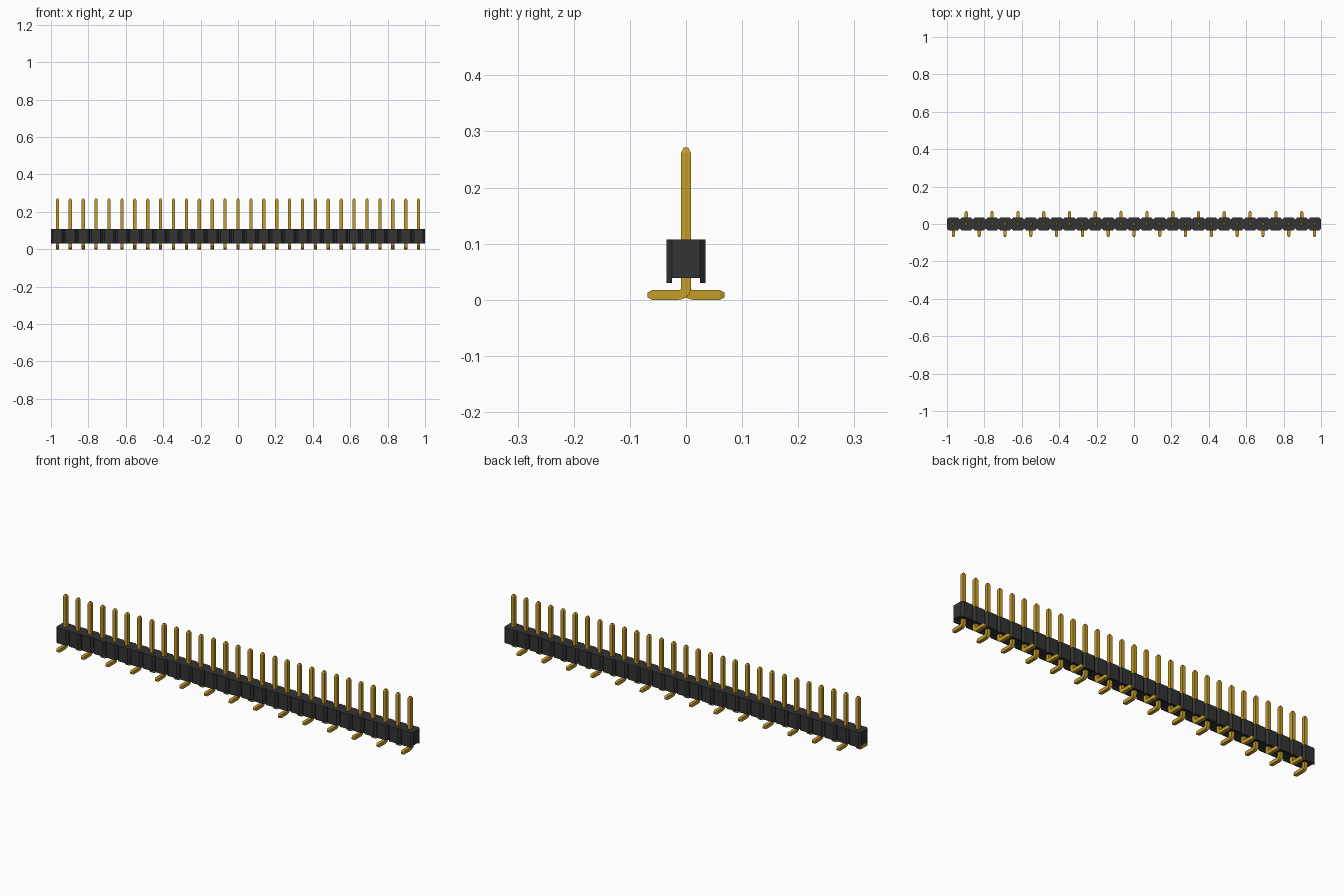
import bpy, bmesh, math
from mathutils import Vector

cube = bpy.data.objects.get("Cube")
if cube:
    bpy.data.objects.remove(cube)

COUNT = 29
PITCH = 2 / COUNT
HALF = PITCH / 2
CHAMFER = 0.0098
BODY_LOW, BODY_TOP, SKIRT_LOW = 0.039, 0.107, 0.03
PIN = 0.0172          # pin thickness
PIN_TOP, FOOT_END = 0.271, 0.069
TIP = 0.0087          # length of the tapered ends


def make_material(name, color):
    mat = bpy.data.materials.new(name)
    mat.use_nodes = True
    mat.diffuse_color = (*color, 1)
    mat.node_tree.nodes["Principled BSDF"].inputs["Base Color"].default_value = (*color, 1)
    return mat


def make_object(name, bm, mat):
    bmesh.ops.recalc_face_normals(bm, faces=bm.faces)
    mesh = bpy.data.meshes.new(name)
    bm.to_mesh(mesh)
    bm.free()
    mesh.materials.append(mat)
    obj = bpy.data.objects.new(name, mesh)
    bpy.context.collection.objects.link(obj)
    return obj


def add_prism(bm, outline, low, high):
    bottom = [bm.verts.new((x, y, low)) for x, y in outline]
    top = [bm.verts.new((x, y, high)) for x, y in outline]
    bm.faces.new(bottom[::-1])
    bm.faces.new(top)
    for i in range(len(outline)):
        j = (i + 1) % len(outline)
        bm.faces.new((bottom[i], bottom[j], top[j], top[i]))


black = make_material("black plastic", (0.033, 0.033, 0.034))
gold = make_material("gold metal", (0.56, 0.34, 0.022))
centres = [-1 + HALF + i * PITCH for i in range(COUNT)]

# Housing: a notched strip
inner = HALF - CHAMFER
edge = [(-1, -inner)]
for x in centres:
    edge += [(x - inner, -HALF), (x + inner, -HALF), (x + HALF, -inner)]
outline = edge + [(-x, -y) for x, y in edge]
bm = bmesh.new()
add_prism(bm, outline, BODY_LOW, BODY_TOP)
make_object("housing", bm, black)

# Skirts: short wedges below both long sides, leaving a channel between
bm = bmesh.new()
for x in centres:
    for side in (-1, 1):
        wedge = [(x - HALF, side * inner), (x - inner, side * HALF),
                 (x + inner, side * HALF), (x + HALF, side * inner)]
        add_prism(bm, wedge, SKIRT_LOW, BODY_LOW)
make_object("housing_skirts", bm, black)

# Pin: a square section swept along an L path with a rounded bend and tapered ends
h = PIN / 2
radius = h + 0.004
centre = Vector((0, -radius, h + radius))
path = [(Vector((0, 0, PIN_TOP)), 0, h / 2), (Vector((0, 0, PIN_TOP - TIP)), 0, h)]
for step in range(7):
    a = math.radians(15 * step)
    path.append((centre + radius * Vector((0, math.cos(a), -math.sin(a))), a, h))
path += [(Vector((0, TIP - FOOT_END, h)), math.pi / 2, h),
         (Vector((0, -FOOT_END, h)), math.pi / 2, h / 2)]

bm = bmesh.new()
rings = []
for point, a, size in path:
    out = Vector((0, math.cos(a), -math.sin(a)))
    rings.append([bm.verts.new(point + Vector((sx * size, 0, 0)) + out * sy * size)
                  for sx, sy in ((-1, -1), (1, -1), (1, 1), (-1, 1))])
for r, s in zip(rings, rings[1:]):
    for i in range(4):
        j = (i + 1) % 4
        bm.faces.new((r[i], r[j], s[j], s[i]))
bm.faces.new(rings[0])
bm.faces.new(rings[-1][::-1])
first = make_object("pin_1", bm, gold)

# Row of pins, feet alternating front and back
for i, x in enumerate(centres):
    pin = first
    if i:
        pin = bpy.data.objects.new(f"pin_{i + 1}", first.data)
        bpy.context.collection.objects.link(pin)
    pin.location.x = x
    pin.rotation_euler.z = math.pi * (i % 2)
